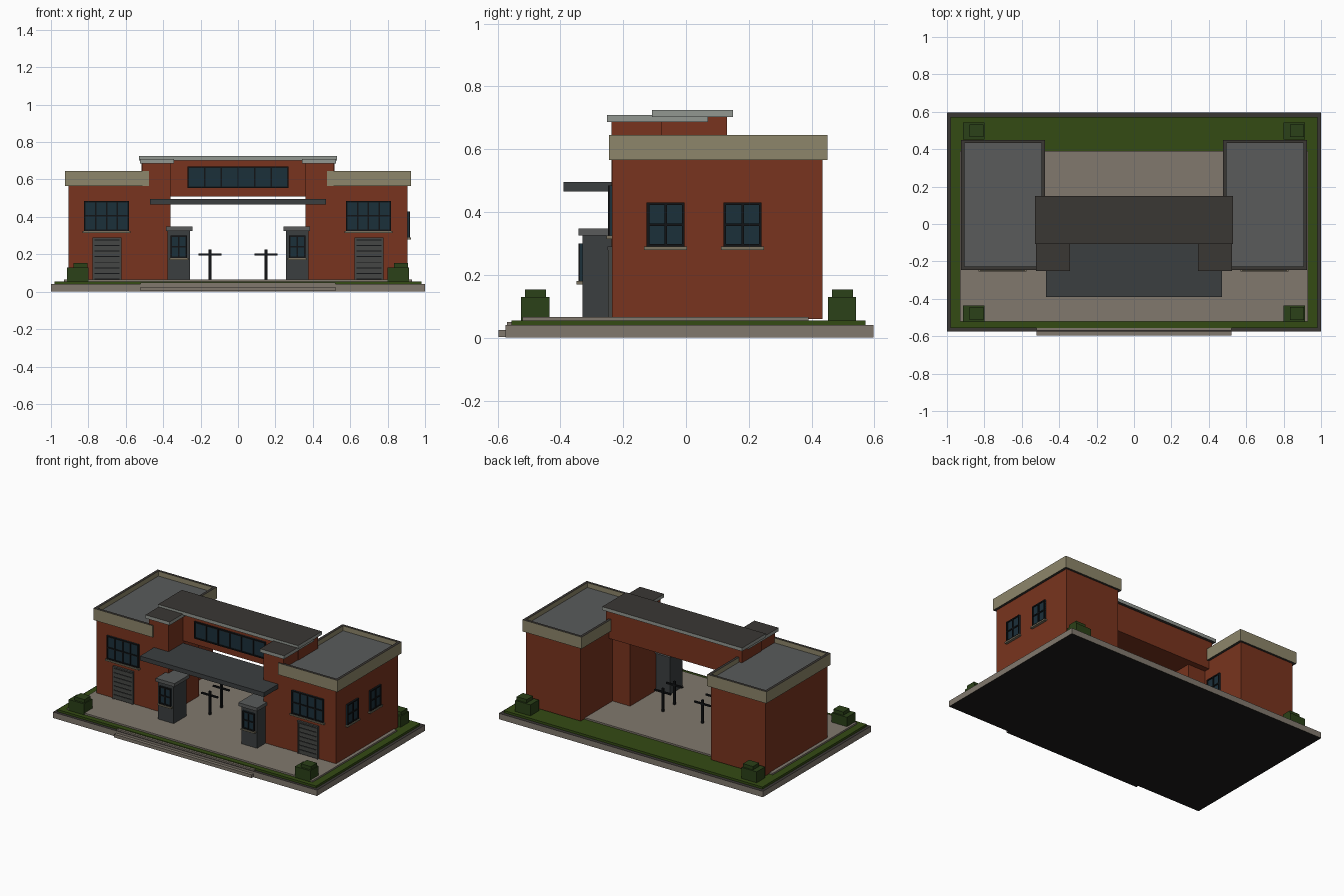
import bpy

if "Cube" in bpy.data.objects:
    bpy.data.objects.remove(bpy.data.objects["Cube"])

COLORS = {
    "brick": (0.19, 0.034, 0.013), "stone": (0.27, 0.24, 0.145), "paving": (0.22, 0.19, 0.155),
    "grass": (0.034, 0.07, 0.007), "hedge": (0.024, 0.052, 0.009), "roof_grey": (0.10, 0.105, 0.105),
    "slab": (0.29, 0.31, 0.285), "dark": (0.042, 0.038, 0.034), "steel": (0.044, 0.049, 0.051),
    "glass": (0.011, 0.029, 0.042), "frame": (0.006, 0.007, 0.008), "sill": (0.20, 0.175, 0.12),
    "underside": (0.012, 0.011, 0.01), "door_grey": (0.06, 0.062, 0.058),
}
MATS = {}
for key, c in COLORS.items():
    MATS[key] = bpy.data.materials.new(key)
    MATS[key].diffuse_color = (*c, 1)


def box(name, mat, x, y, z, top=None, bottom=None):
    """Box given by (min, max) pairs on each axis, with optional top and bottom colours."""
    mesh = bpy.data.meshes.new(name)
    v = [(a, b, c) for a in x for b in y for c in z]
    mesh.from_pydata(v, [], [(0, 1, 3, 2), (4, 6, 7, 5), (0, 4, 5, 1),
                             (2, 3, 7, 6), (0, 2, 6, 4), (1, 5, 7, 3)])
    for m in (mat, bottom or mat, top or mat):
        mesh.materials.append(MATS[m])
    mesh.polygons[4].material_index = 1
    mesh.polygons[5].material_index = 2
    ob = bpy.data.objects.new(name, mesh)
    bpy.context.collection.objects.link(ob)
    return ob


def panel_box(name, mat, side, wall, u, z, d):
    """Box on a wall: u runs along the wall, d is (near, far) distance outwards."""
    if side == "front":
        return box(name, mat, u, (wall - d[1], wall - d[0]), z)
    return box(name, mat, (wall + d[0], wall + d[1]), u, z)


def window(name, side, wall, u, z, cols, rows, sill=True, b=0.008):
    panel_box(name + "_glass", "glass", side, wall, u, z, (-0.005, 0.007))
    for i in range(cols + 1):
        c = u[0] + b / 2 + (u[1] - u[0] - b) * i / cols
        panel_box(name + "_upright", "frame", side, wall, (c - b / 2, c + b / 2), z, (0, 0.013))
    for j in range(rows + 1):
        c = z[0] + b / 2 + (z[1] - z[0] - b) * j / rows
        panel_box(name + "_rail", "frame", side, wall, u, (c - b / 2, c + b / 2), (0, 0.0125))
    if sill:
        panel_box(name + "_sill", "sill", side, wall, (u[0] - 0.008, u[1] + 0.008),
                  (z[0] - 0.01, z[0]), (-0.005, 0.018))


# Ground: plinth, lawn, paving and front steps
box("plinth", "paving", (-1, 1), (-0.575, 0.597), (0, 0.04), top="dark", bottom="underside")
box("lawn", "grass", (-0.98, 0.98), (-0.555, 0.572), (0.03, 0.055))
box("forecourt", "paving", (-0.93, 0.93), (-0.52, 0.39), (0.045, 0.066))
box("lower_step", "paving", (-0.52, 0.52), (-0.597, -0.56), (0.003, 0.025), bottom="underside")
box("upper_step", "paving", (-0.52, 0.52), (-0.57, -0.55), (0.03, 0.05))

# Two identical towers, the second a shifted copy
for cx in (-0.7, 0.7):
    x0, x1 = cx - 0.207, cx + 0.207
    px0, px1, py0, py1 = cx - 0.224, cx + 0.224, -0.245, 0.45
    box("tower", "brick", (x0, x1), (-0.235, 0.435), (0.06, 0.58))
    box("tower_roof", "roof_grey", (px0 + 0.01, px1 - 0.01), (py0 + 0.01, py1 - 0.01),
        (0.565, 0.612), bottom="dark")
    t = 0.018
    for xs, ys in (((px0, px1), (py0, py0 + t)), ((px0, px1), (py1 - t, py1)),
                   ((px0, px0 + t), (py0 + t, py1 - t)), ((px1 - t, px1), (py0 + t, py1 - t))):
        box("parapet", "stone", xs, ys, (0.565, 0.645), top="dark", bottom="dark")
    window("tower_window", "front", -0.235, (cx - 0.123, cx + 0.117), (0.325, 0.485), 4, 2)
    for y in (-0.125, 0.12):
        window("side_window", "right", x1, (y, y + 0.12), (0.29, 0.43), 2, 2)
    # Slatted door with frame
    box("door", "frame", (cx - 0.07, cx + 0.07), (-0.242, -0.23), (0.066, 0.28))
    for s in (-1, 1):
        c = cx + s * 0.072
        box("door_jamb", "door_grey", (c - 0.005, c + 0.005), (-0.248, -0.23), (0.066, 0.288))
    box("door_head", "door_grey", (cx - 0.077, cx + 0.077), (-0.25, -0.23), (0.28, 0.29))
    for i in range(7):
        z = 0.07 + i * 0.03
        box("door_slat", "door_grey", (cx - 0.067, cx + 0.067), (-0.246, -0.235), (z, z + 0.025))

# Central bridge, its window, roof slab and canopy
box("bridge", "brick", (-0.515, 0.515), (-0.08, 0.13), (0.51, 0.702))
window("bridge_window", "front", -0.08, (-0.27, 0.27), (0.555, 0.67), 6, 1, sill=False)
box("bridge_roof", "slab", (-0.53, 0.53), (-0.108, 0.15), (0.702, 0.725), top="dark", bottom="dark")
box("canopy", "steel", (-0.47, 0.47), (-0.39, -0.08), (0.465, 0.495), bottom="underside")

for s in (-1, 1):
    def mx(a, b):
        return tuple(sorted((s * a, s * b)))

    # Piers carrying the bridge
    box("pier", "brick", mx(0.36, 0.51), (-0.237, 0.09), (0.06, 0.69))
    box("pier_cap", "slab", mx(0.342, 0.525), (-0.252, 0.07), (0.686, 0.709), top="dark", bottom="dark")

    # Ticket kiosks
    box("kiosk", "steel", mx(0.256, 0.376), (-0.33, -0.19), (0.06, 0.325))
    box("kiosk_roof", "roof_grey", mx(0.242, 0.384), (-0.342, -0.178), (0.325, 0.348))
    window("kiosk_window", "front", -0.33, mx(0.272, 0.36), (0.18, 0.3), 2, 2)

    # Turnstiles
    for y in (-0.09, 0.035):
        box("turnstile_post", "frame", mx(0.143, 0.157), (y - 0.007, y + 0.007), (0.06, 0.225))
        box("turnstile_bar", "frame", mx(0.088, 0.212), (y - 0.006, y + 0.006), (0.193, 0.203))

    # Corner hedges, the top block set slightly off-centre
    for y in (-0.48, 0.497):
        cx = s * 0.857
        box("hedge", "hedge", (cx - 0.058, cx + 0.058), (y - 0.045, y + 0.045), (0.05, 0.13))
        box("hedge_top", "hedge", (cx - 0.023, cx + 0.053), (y - 0.032, y + 0.035), (0.13, 0.153))

for m in bpy.data.materials:
    if m.users and not m.is_grease_pencil:
        m.use_nodes = True
        m.node_tree.nodes["Principled BSDF"].inputs["Base Color"].default_value = m.diffuse_color
